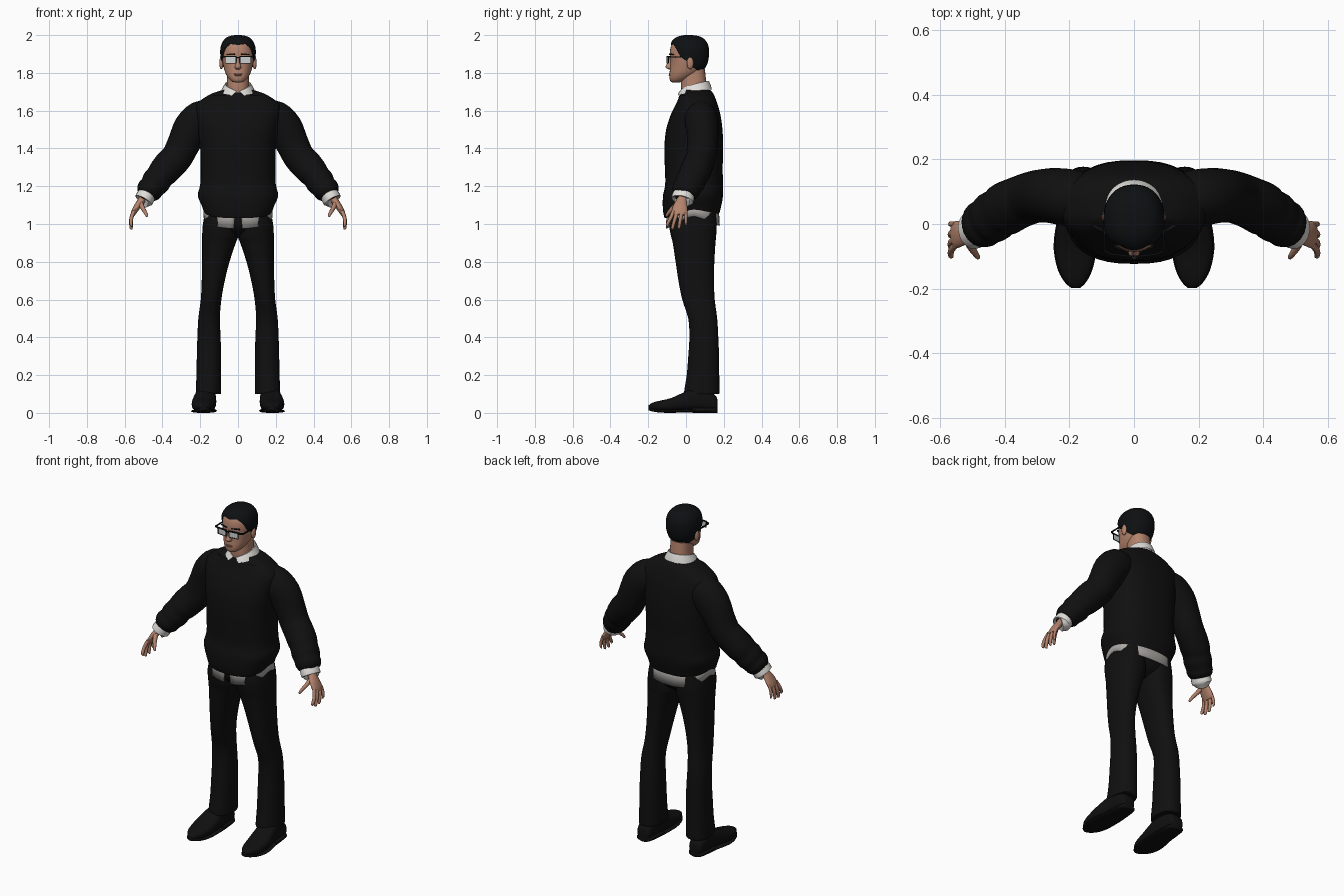
import bpy, bmesh, math
from mathutils import Vector

if "Cube" in bpy.data.objects:
    bpy.data.objects.remove(bpy.data.objects["Cube"])


def material(name, rgb):
    m = bpy.data.materials.new(name)
    m.diffuse_color = (*rgb, 1)
    m.use_nodes = True
    m.node_tree.nodes["Principled BSDF"].inputs["Base Color"].default_value = m.diffuse_color
    return m


BLACK = material("black_cloth", (0.005, 0.005, 0.005))
HAIR = material("black_hair", (0.004, 0.005, 0.006))
SKIN = material("skin", (0.45, 0.225, 0.15))
LIP = material("lip", (0.33, 0.14, 0.10))
WHITE = material("white_shirt", (0.75, 0.73, 0.70))
GREY = material("shirt_tail_grey", (0.42, 0.40, 0.38))
LENS = material("lens", (0.62, 0.65, 0.66))


def finish(bm, name, mat, mirror=False, thick=0):
    bmesh.ops.recalc_face_normals(bm, faces=bm.faces)
    me = bpy.data.meshes.new(name)
    bm.to_mesh(me)
    bm.free()
    me.materials.append(mat)
    ob = bpy.data.objects.new(name, me)
    bpy.context.collection.objects.link(ob)
    if thick:
        ob.modifiers.new("thickness", 'SOLIDIFY').thickness = thick
    if mirror:
        mod = ob.modifiers.new("mirror", 'MIRROR')
        mod.use_mirror_merge = False
    return ob


def skin_rows(name, rows, mat, closed=True, caps=True, **kw):
    """Bridge rows of points into a surface."""
    bm = bmesh.new()
    vs = [[bm.verts.new(p) for p in r] for r in rows]
    n = len(rows[0])
    for a, b in zip(vs, vs[1:]):
        for i in range(n if closed else n - 1):
            j = (i + 1) % n
            bm.faces.new((a[i], a[j], b[j], b[i]))
    if caps and closed:
        bm.faces.new(vs[0])
        bm.faces.new(vs[-1])
    return finish(bm, name, mat, **kw)


def dense(rows, k=3):
    """Smoothly interpolate between key sections."""
    out = []
    for i in range(len(rows) - 1):
        p0, p1, p2, p3 = (rows[max(i - 1, 0)], rows[i], rows[i + 1], rows[min(i + 2, len(rows) - 1)])
        for s in range(k):
            t = s / k
            out.append(tuple(b + 0.5 * t * (c - a + t * (2 * a - 5 * b + 4 * c - d + t * (3 * (b - c) + d - a)))
                             for a, b, c, d in zip(p0, p1, p2, p3)))
    return out + [tuple(rows[-1])]


def power(c, p):
    return math.copysign(abs(c) ** (2 / p), c)


def level(z, x0, x1, y0, y1, p=2.3, n=32):
    """Horizontal rounded section, starting at the front."""
    cx, cy, rx, ry = (x0 + x1) / 2, (y0 + y1) / 2, (x1 - x0) / 2, (y1 - y0) / 2
    return [Vector((cx + rx * power(math.sin(a), p), cy - ry * power(math.cos(a), p), z))
            for a in (2 * math.pi * i / n for i in range(n))]


def column(name, rows, mat, p=2.3, n=32, k=3, warp=None, **kw):
    """Upright body; 4 numbers per row = centred, 5 = own x range."""
    rows = [(r[0], -r[1], *r[1:]) if len(r) == 4 else r for r in rows]
    pts = [level(*r, p=p, n=n) for r in dense(rows, k)]
    for r in pts:
        for v in r:
            if warp:
                v.z += warp(v)
    return skin_rows(name, pts, mat, **kw)


def tube(name, rows, mat, n=20, k=3):
    """Mirrored limb along a path: x, y, z, radius across, radius along y."""
    rows = dense(rows, k)
    c = [Vector(r[:3]) for r in rows]
    out = []
    for i, r in enumerate(rows):
        t = (c[min(i + 1, len(c) - 1)] - c[max(i - 1, 0)]).normalized()
        v = (Vector((0, 1, 0)) - t * t.y).normalized()
        u = t.cross(v)
        out.append([c[i] + u * r[3] * math.cos(a) + v * r[4] * math.sin(a)
                    for a in (2 * math.pi * j / n for j in range(n))])
    return skin_rows(name, out, mat, mirror=True)


def ball(name, loc, size, mat, mirror=False):
    bm = bmesh.new()
    bmesh.ops.create_uvsphere(bm, u_segments=16, v_segments=10, radius=1)
    for v in bm.verts:
        v.co = Vector((v.co.x * size[0] + loc[0], v.co.y * size[1] + loc[1], v.co.z * size[2] + loc[2]))
    return finish(bm, name, mat, mirror=mirror)


def bar(name, a, b, w, h, mat, mirror=True):
    """Box stretched between two points in a level plane."""
    bm = bmesh.new()
    a, b = Vector(a), Vector(b)
    d = (b - a).normalized()
    side = d.cross(Vector((0, 0, 1))).normalized() * w / 2
    up = Vector((0, 0, h / 2))
    ring = [[bm.verts.new(p + side * s + up * t) for s, t in ((1, 1), (-1, 1), (-1, -1), (1, -1))] for p in (a, b)]
    for i in range(4):
        j = (i + 1) % 4
        bm.faces.new((ring[0][i], ring[0][j], ring[1][j], ring[1][i]))
    bm.faces.new(ring[0])
    bm.faces.new(ring[1])
    return finish(bm, name, mat, mirror=mirror)


# Sweater body with drooping hem, and sleeves
def droop(v):
    w = min(max((1.15 - v.z) / 0.08, 0), 1)
    d = v.y - 0.035
    return -w * (0.04 * max(-d, 0) / 0.15 + 0.015 * max(d, 0) / 0.14) - (0.015 if v.z > 1.69 and v.y < 0 else 0)


column("sweater", [(1.075, .165, -.10, .165), (1.07, .18, -.112, .175), (1.10, .192, -.122, .185),
                   (1.15, .213, -.122, .196), (1.21, .20, -.11, .196), (1.30, .198, -.112, .194),
                   (1.40, .20, -.115, .197), (1.50, .213, -.105, .193), (1.58, .225, -.08, .182),
                   (1.63, .222, -.055, .168), (1.66, .19, -.042, .158), (1.69, .14, -.033, .145),
                   (1.71, .08, -.025, .128)], BLACK, p=2.5, n=40, warp=droop)
tube("sleeve", [(.13, .075, 1.575, .08, .075), (.19, .08, 1.555, .10, .088), (.245, .087, 1.505, .098, .086),
                (.285, .087, 1.43, .087, .082), (.32, .08, 1.36, .083, .08), (.36, .065, 1.315, .084, .08),
                (.395, .048, 1.275, .08, .083), (.415, .035, 1.25, .074, .078), (.435, .022, 1.222, .076, .08),
                (.455, .008, 1.195, .068, .074), (.47, -.002, 1.178, .069, .074), (.485, -.012, 1.157, .056, .062),
                (.487, -.013, 1.154, .04, .045)], BLACK, n=24)
tube("cuff", [(.47, -.005, 1.175, .047, .056), (.487, -.014, 1.148, .05, .059), (.50, -.02, 1.125, .05, .059),
              (.502, -.021, 1.122, .038, .045)], WHITE, k=2)

# Shirt tail, split at the front
tail = []
for t in (0, .5, 1):
    row = []
    for i in range(49):
        a = 0.03 + 0.05 * t + (2 * math.pi - 0.06 - 0.1 * t) * i / 48
        c = math.cos(a)
        low = 1.043 - (.068 * c if c > 0 else -.052 * c)
        row.append((.184 * power(math.sin(a), 2.4), .036 - (.137 + .006 * t) * power(c, 2.4), 1.095 + (low - 1.095) * t))
    tail.append(row)
skin_rows("shirt_tail", tail, GREY, closed=False, thick=.005)

# Collar folded over the sweater neck
collar = []
for rx, ry, f in ((.062, .07, .8), (.064, .073, 0), (.07, .077, 0), (.082, .087, .5), (.093, .093, 1)):
    row = []
    for i in range(41):
        a = .12 + .22 * f + (2 * math.pi - .24 - .44 * f) * i / 40
        top = 1.70 + .058 * math.sin(a / 2)
        row.append((rx * math.sin(a), .044 - ry * math.cos(a), top - f * (.045 - .015 * max(math.cos(a), 0))))
    collar.append(row)
skin_rows("collar", collar, WHITE, closed=False)

# Trousers
column("trouser_seat", [(.925, .04, 0, .09), (.96, .12, -.06, .14), (1.0, .175, -.085, .16),
                        (1.05, .176, -.088, .162), (1.10, .17, -.08, .155)], BLACK)
column("trouser_leg", [(1.08, .0, .17, -.08, .158), (1.0, 0, .186, -.09, .163), (.93, .001, .19, -.078, .159),
                       (.9, .012, .19, -.07, .156), (.8, .045, .19, -.055, .15), (.7, .07, .192, -.04, .148),
                       (.6, .088, .197, -.02, .152), (.5, .096, .21, .012, .165), (.4, .092, .215, .018, .171),
                       (.3, .09, .218, .012, .175), (.2, .09, .22, .004, .176), (.12, .09, .223, -.009, .177),
                       (.10, .092, .222, -.006, .174), (.102, .11, .20, .02, .15)], BLACK, mirror=True)

# Shoes: y, centre x, half width, bottom, top
shoe = [(.168, .172, .022, .015, .05), (.158, .172, .04, .01, .09), (.10, .172, .05, .01, .13),
        (.03, .173, .057, .01, .128), (-.02, .178, .063, .01, .105), (-.08, .182, .063, .008, .078),
        (-.14, .182, .051, .01, .064), (-.18, .181, .03, .016, .053), (-.198, .18, .01, .022, .04)]


def shoe_part(name, rows):
    pts = []
    for y, cx, w, z0, z1 in dense(rows):
        ring = level(0, cx - w, cx + w, z0, z1, p=2.6, n=24)
        pts.append([(v.x, y, v.y) for v in ring])
    skin_rows(name, pts, BLACK, mirror=True)


shoe_part("shoe", shoe)
shoe_part("sole", [(y, cx, w + .003, max(0, z0 - .008), max(0, z0 - .008) + .018) for y, cx, w, z0, z1 in shoe])
shoe_part("shoe_heel", [(y, .172, w, 0, .03) for y, w in ((.168, .025), (.155, .045), (.10, .052), (.04, .054), (.035, .05))])

# Hands
tube("palm", [(.485, -.012, 1.16, .022, .028), (.51, -.022, 1.125, .02, .028), (.532, -.03, 1.095, .018, .038),
              (.55, -.033, 1.065, .015, .042), (.558, -.034, 1.048, .011, .037)], SKIN)
for finger, y0, y1, tip, r in (("index", -.066, -.098, .985, .0100), ("middle", -.045, -.07, .970, .0105),
                               ("ring", -.022, -.036, .973, .0100), ("little", -.001, .0, .992, .0085)):
    tube(finger + "_finger", [(.552, y0, 1.068, r, r), (.565, (y0 + y1) / 2, 1.03, r, r),
                              (.566, y1, tip + .015, r * .85, r * .85), (.563, y1, tip + .004, r * .6, r * .6),
                              (.562, y1, tip, .002, .002)], SKIN, n=10)
tube("thumb", [(.518, -.035, 1.115, .014, .016), (.505, -.068, 1.085, .012, .013), (.49, -.092, 1.06, .0095, .0095),
               (.482, -.103, 1.043, .007, .007), (.48, -.106, 1.038, .002, .002)], SKIN, n=10)

# Neck and head
column("neck", [(1.64, .07, -.015, .11), (1.70, .062, -.024, .112), (1.75, .059, -.026, .107), (1.82, .058, -.02, .10)], SKIN)
head = [(1.750, .018, -.074, -.03), (1.757, .036, -.083, -.005), (1.775, .053, -.088, .03), (1.80, .067, -.087, .07),
        (1.83, .076, -.084, .098), (1.86, .082, -.083, .108), (1.90, .085, -.086, .112), (1.94, .08, -.08, .108),
        (1.97, .063, -.06, .088), (1.985, .038, -.032, .06), (1.990, .008, 0, .025)]
column("head", head, SKIN, p=2.2)
ball("ear", (.088, .022, 1.852), (.011, .018, .033), SKIN, True)
column("nose", [(1.885, .006, -.088, -.06), (1.855, .010, -.097, -.06), (1.835, .016, -.108, -.06),
                (1.825, .017, -.104, -.06), (1.819, .010, -.092, -.06)], SKIN, n=16)
ball("upper_lip", (0, -.084, 1.794), (.023, .007, .004), LIP)
ball("lower_lip", (0, -.084, 1.787), (.019, .008, .005), LIP)
bar("eyebrow", (.016, -.086, 1.899), (.06, -.068, 1.898), .008, .006, HAIR)

# Hair cap that follows the head above a shaped hairline
sections = dense(head, 6)


def head_at(z):
    for a, b in zip(sections, sections[1:]):
        if a[0] <= z <= b[0]:
            t = (z - a[0]) / max(b[0] - a[0], 1e-6)
            return [p + t * (q - p) for p, q in zip(a, b)]
    return sections[-1]


line = [(0, 1.948), (30, 1.953), (50, 1.932), (68, 1.885), (88, 1.86), (105, 1.832), (130, 1.815), (181, 1.805)]


def hairline(deg):
    for (a, p), (b, q) in zip(line, line[1:]):
        if a <= deg <= b:
            return p + (q - p) * (deg - a) / (b - a)


hair = []
for t, off in [(0, -.004), (0, .004)] + [(i / 14, .006 + .004 * min(1, i / 4)) for i in range(1, 15)]:
    row = []
    for i in range(48):
        a = 2 * math.pi * i / 48
        low = hairline(min(math.degrees(a), 360 - math.degrees(a)))
        z = low + (1.990 - low) * (1 - (1 - t) ** 1.6)
        _, rx, y0, y1 = head_at(z)
        row.append((((rx + off) * power(math.sin(a), 2.2)),
                    (y0 + y1) / 2 - ((y1 - y0) / 2 + off) * power(math.cos(a), 2.2), z + .010 * t))
    hair.append(row)
skin_rows("hair", hair, HAIR)

# Glasses
bar("lens_plate", (.012, -.099, 1.869), (.066, -.093, 1.869), .003, .032, LENS)
bar("frame_top", (.008, -.100, 1.887), (.072, -.093, 1.887), .006, .007, HAIR)
bar("frame_bottom", (.012, -.100, 1.852), (.066, -.094, 1.852), .005, .003, HAIR)
bar("frame_inner", (.009, -.100, 1.870), (.013, -.0995, 1.870), .005, .036, HAIR)
bar("frame_outer", (.065, -.094, 1.870), (.069, -.0935, 1.870), .005, .036, HAIR)
bar("frame_hinge", (.070, -.093, 1.885), (.091, -.083, 1.885), .006, .009, HAIR)
bar("frame_temple", (.090, -.086, 1.884), (.092, .02, 1.884), .005, .007, HAIR)
bar("frame_bridge", (-.012, -.101, 1.882), (.012, -.101, 1.882), .006, .006, HAIR, False)

# Smooth shading with crisp edges
for ob in bpy.context.scene.objects:
    ob.select_set(True)
    bpy.context.view_layer.objects.active = ob
bpy.ops.object.shade_smooth_by_angle(angle=math.radians(40))
